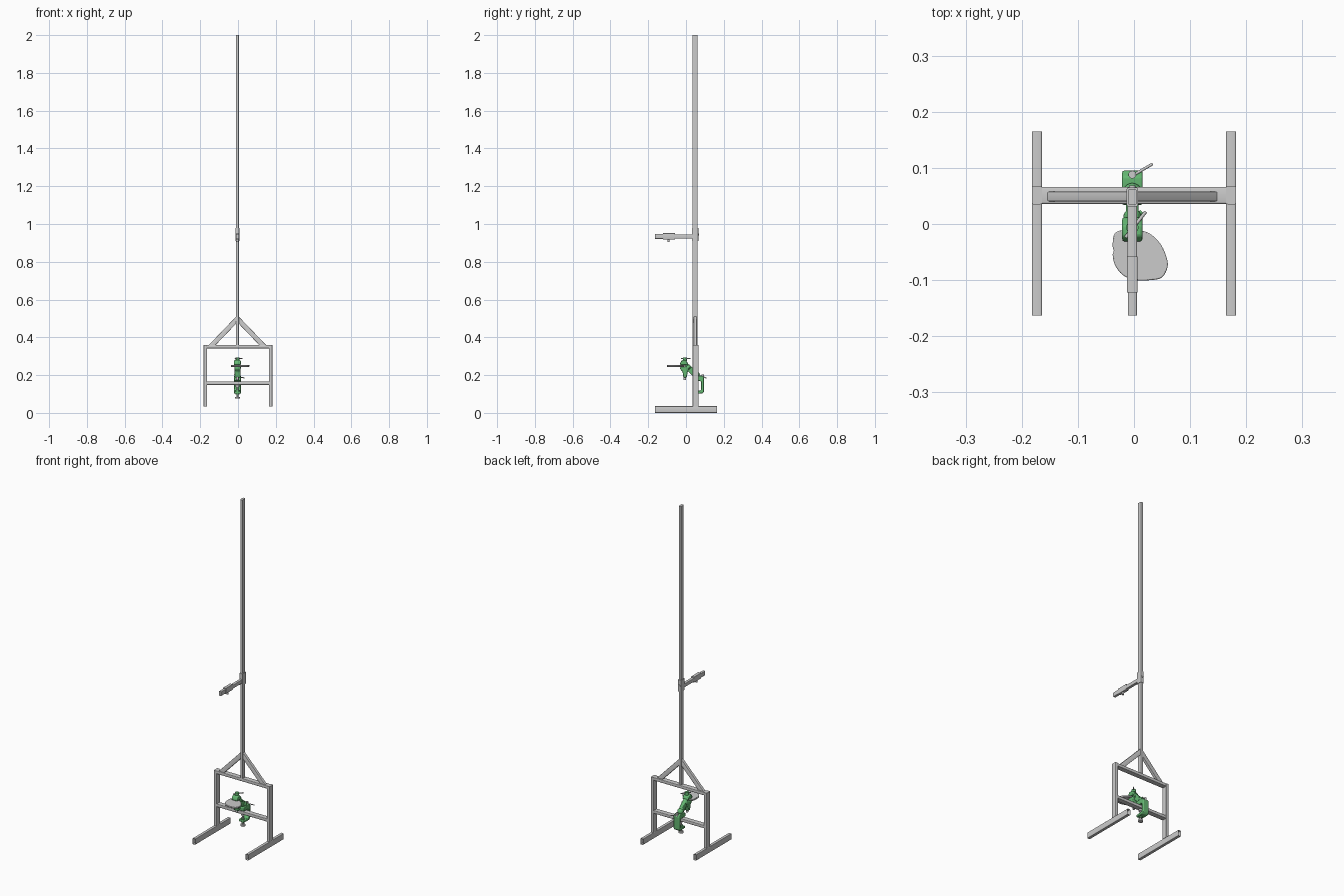
import bpy, bmesh, math
from mathutils import Vector, Matrix

if "Cube" in bpy.data.objects:
    bpy.data.objects.remove(bpy.data.objects["Cube"])

CX = -0.003   # centre line of the pole and vise
BY = 0.051    # depth of the frame plane

green = bpy.data.materials.new("green_paint")
green.diffuse_color = (0.13, 0.48, 0.17, 1)
green.use_nodes = True
green.node_tree.nodes["Principled BSDF"].inputs["Base Color"].default_value = green.diffuse_color


def finish(name, bm, mat=None, bevel=0.0, smooth=True):
    bmesh.ops.recalc_face_normals(bm, faces=bm.faces)
    me = bpy.data.meshes.new(name)
    bm.to_mesh(me)
    bm.free()
    ob = bpy.data.objects.new(name, me)
    bpy.context.collection.objects.link(ob)
    if mat:
        me.materials.append(mat)
    if bevel:
        m = ob.modifiers.new("bevel", 'BEVEL')
        m.width, m.segments = bevel, 2
        m.limit_method = 'ANGLE'
    if smooth:
        bpy.ops.object.select_all(action='DESELECT')
        ob.select_set(True)
        bpy.context.view_layer.objects.active = ob
        bpy.ops.object.shade_smooth_by_angle(angle=math.radians(35))
    return ob


def tube(name, p0, p1, w, d, side, r=0.003, caps=False, cut=None):
    """Rounded rectangular tube; w lies along 'side', d across it.
    cut = (normal0, normal1) mitres the two ends."""
    p0, p1 = Vector(p0), Vector(p1)
    axis = (p1 - p0).normalized()
    s = Vector(side).normalized()
    t = axis.cross(s)
    prof = []
    for k, (sx, sy) in enumerate(((1, 1), (-1, 1), (-1, -1), (1, -1))):
        for j in range(4):
            a = math.pi / 2 * (k + j / 3)
            prof.append(s * (sx * (w / 2 - r) + r * math.cos(a)) + t * (sy * (d / 2 - r) + r * math.sin(a)))
    bm = bmesh.new()
    rings = []
    for i, p in enumerate((p0, p1)):
        ring = []
        for q in prof:
            n = Vector(cut[i]) if cut else axis
            ring.append(bm.verts.new(p + q - axis * (q.dot(n) / axis.dot(n))))
        rings.append(ring)
    a, b = rings
    for i in range(len(a)):
        j = (i + 1) % len(a)
        bm.faces.new((a[i], a[j], b[j], b[i]))
    if caps:
        bm.faces.new(a)
        bm.faces.new(b)
    return finish(name, bm)


def rod(name, p0, p1, r, mat=None, seg=20, r2=None):
    p0, p1 = Vector(p0), Vector(p1)
    bm = bmesh.new()
    rot = (p1 - p0).to_track_quat('Z', 'Y').to_matrix().to_4x4()
    bmesh.ops.create_cone(bm, cap_ends=True, segments=seg, radius1=r, radius2=r if r2 is None else r2,
                          depth=(p1 - p0).length, matrix=Matrix.Translation((p0 + p1) / 2) @ rot)
    return finish(name, bm, mat)


def ball(name, c, r, mat=None):
    bm = bmesh.new()
    bmesh.ops.create_uvsphere(bm, u_segments=20, v_segments=12, radius=r, matrix=Matrix.Translation(c))
    return finish(name, bm, mat)


def prism(name, pts, lo, hi, mat=None, bevel=0.0, plane='yz'):
    """Extrude an outline given in the yz or the xy plane."""
    bm = bmesh.new()
    put = (lambda p: (lo, *p)) if plane == 'yz' else (lambda p: (*p, lo))
    f = bm.faces.new([bm.verts.new(put(p)) for p in pts])
    g = bmesh.ops.extrude_face_region(bm, geom=[f])
    off = (hi - lo, 0, 0) if plane == 'yz' else (0, 0, hi - lo)
    bmesh.ops.translate(bm, vec=off, verts=[v for v in g['geom'] if isinstance(v, bmesh.types.BMVert)])
    return finish(name, bm, mat, bevel)


# Frame: feet, uprights and diagonal braces, left and right
X, Y, Z = (1, 0, 0), (0, 1, 0), (0, 0, 1)
for label, s in (("left", -1), ("right", 1)):
    x = s * 0.173
    tube(label + "_foot", (x, -0.163, 0.018), (x, 0.165, 0.018), 0.018, 0.035, X)
    tube(label + "_upright", (x, BY, 0.035), (x, BY, 0.36), 0.018, 0.032, X, caps=True)
    tube(label + "_brace", (CX + s * 0.133, 0.049, 0.36), (CX + s * 0.007, 0.049, 0.491), 0.017, 0.026, Y,
         r=0.002, caps=True, cut=(Z, X))

# Cross bars
tube("top_bar", (-0.164, BY, 0.351), (0.164, BY, 0.351), 0.03, 0.018, Y)
tube("lower_bar", (-0.164, BY, 0.157), (0.164, BY, 0.157), 0.03, 0.018, Y)

# Tall pole
tube("pole", (CX, 0.048, 0.36), (CX, 0.048, 2.0), 0.015, 0.028, X, caps=True)

# Sliding arm: collar, arm, sleeve, tip and clamping screw
tube("arm_collar", (CX, 0.048, 0.91), (CX, 0.048, 0.978), 0.02, 0.034, X, caps=True)
tube("arm", (CX, 0.033, 0.934), (CX, -0.07, 0.934), 0.017, 0.022, X, caps=True)
tube("arm_sleeve", (CX, -0.058, 0.935), (CX, -0.122, 0.935), 0.019, 0.034, X, caps=True)
tube("arm_tip", (CX, -0.115, 0.934), (CX, -0.163, 0.934), 0.016, 0.026, X, caps=True)
rod("arm_screw", (CX, -0.093, 0.905), (CX, -0.093, 0.92), 0.006)
rod("collar_screw", (CX, 0.064, 0.945), (CX, 0.069, 0.945), 0.006)

# Vise mount: C-shaped clamp gripping the lower bar
prism("clamp_body", [(0.034, 0.169), (0.034, 0.19), (0.05, 0.197), (0.084, 0.197), (0.095, 0.186),
                     (0.095, 0.112), (0.086, 0.102), (0.036, 0.102), (0.036, 0.114), (0.074, 0.118),
                     (0.08, 0.124), (0.08, 0.164), (0.074, 0.169)],
      CX - 0.018, CX + 0.018, green, 0.003)
rod("clamp_boss", (CX, 0.05, 0.098), (CX, 0.05, 0.12), 0.011, green)
rod("clamp_screw", (CX, 0.05, 0.078), (CX, 0.05, 0.14), 0.005)
rod("clamp_pad", (CX, 0.05, 0.138), (CX, 0.05, 0.147), 0.01)
rod("clamp_knob", (CX, 0.05, 0.075), (CX, 0.05, 0.085), 0.013)

# Locking lever behind the bar
rod("lock_post", (CX, 0.088, 0.18), (CX, 0.088, 0.203), 0.007)
rod("lock_lever", (CX, 0.086, 0.193), (0.033, 0.107, 0.185), 0.0025)

# Swivel neck rising forward to the head
prism("neck", [(0.046, 0.186), (0.072, 0.193), (0.062, 0.212), (0.012, 0.26), (-0.006, 0.25), (0.004, 0.226)],
      CX - 0.011, CX + 0.011, green, 0.004)
ball("neck_joint", (CX, 0.056, 0.202), 0.017, green)
ball("head_joint", (CX, 0.012, 0.24), 0.016, green)
rod("joint_screw", (CX + 0.005, 0.012, 0.238), (CX + 0.017, 0.022, 0.238), 0.004, green)

# Vise head: upper and lower jaws around the vertical screw
prism("upper_jaw", [(-0.031, 0.253), (-0.031, 0.265), (-0.022, 0.279), (-0.002, 0.279), (0.012, 0.262), (0.012, 0.253)],
      CX - 0.018, CX + 0.018, green, 0.004)
prism("lower_jaw", [(-0.031, 0.244), (-0.031, 0.232), (-0.018, 0.218), (-0.014, 0.188), (0.004, 0.188),
                    (0.01, 0.22), (0.016, 0.244)],
      CX - 0.016, CX + 0.016, green, 0.004)
rod("jaw_screw", (CX, -0.006, 0.175), (CX, -0.006, 0.288), 0.007)
rod("jaw_screw_cap", (CX, -0.006, 0.276), (CX, -0.006, 0.293), 0.011, green)
rod("jaw_handle", (CX - 0.012, -0.024, 0.287), (CX + 0.024, 0.022, 0.287), 0.003)

# Kidney-shaped plate held in the jaws
outline = [(-0.036, -0.02), (-0.026, -0.012), (0.0, -0.01), (0.026, -0.016), (0.046, -0.034), (0.057, -0.056),
           (0.06, -0.076), (0.05, -0.095), (0.03, -0.1), (0.002, -0.1), (-0.02, -0.091), (-0.034, -0.073),
           (-0.038, -0.055), (-0.036, -0.048), (-0.038, -0.04)]
pts = []
n = len(outline)
for i in range(n):
    p = [Vector(outline[(i + k) % n]) for k in (-1, 0, 1, 2)]
    for t in (0, 0.25, 0.5, 0.75):   # smooth Catmull-Rom outline
        q = 0.5 * (2 * p[1] + (p[2] - p[0]) * t + (2 * p[0] - 5 * p[1] + 4 * p[2] - p[3]) * t * t
                   + (3 * p[1] - p[0] - 3 * p[2] + p[3]) * t ** 3)
        pts.append(tuple(q))
prism("plate", pts, 0.244, 0.253, None, 0.002, 'xy')
